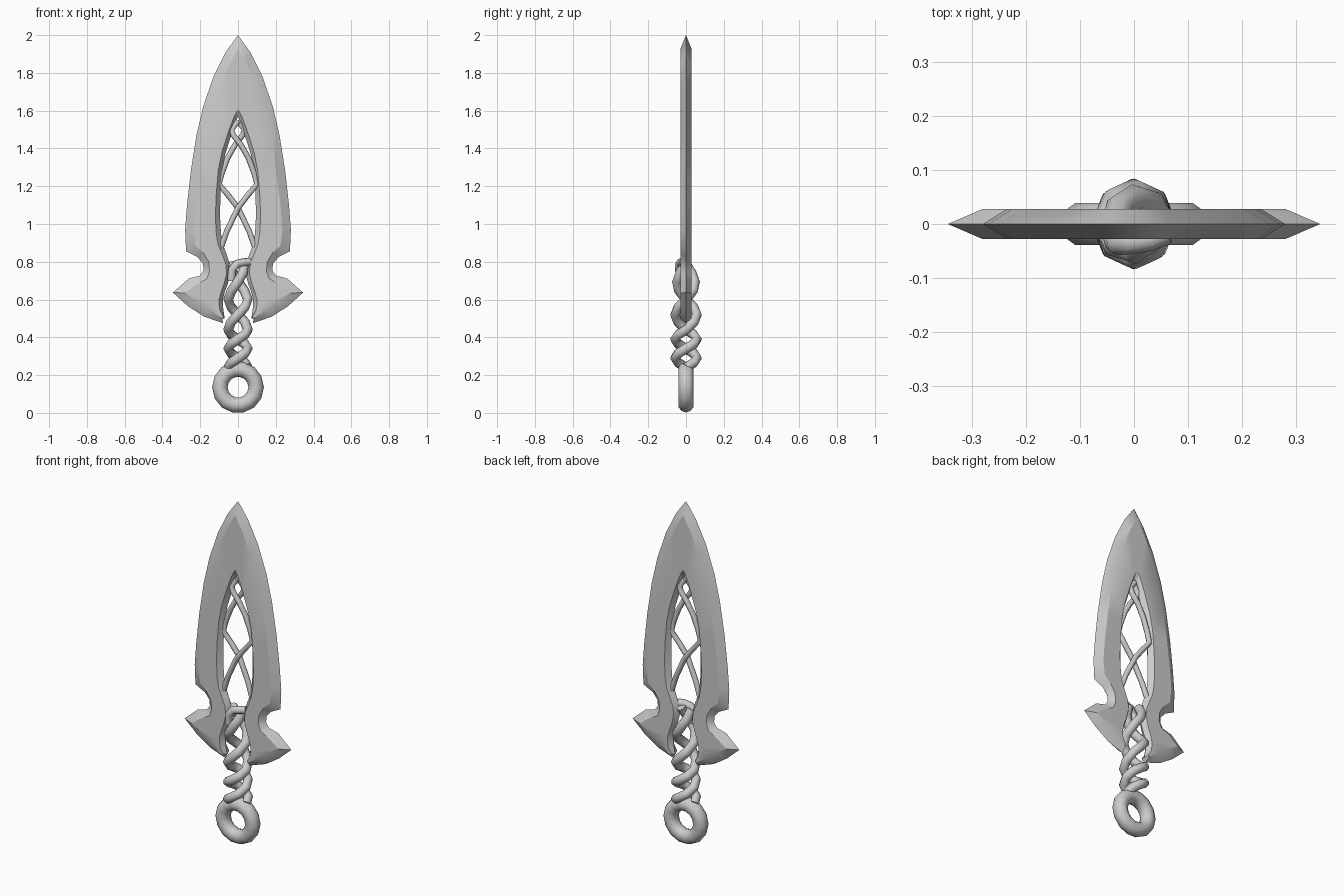
import bpy, bmesh, math

if "Cube" in bpy.data.objects:
    bpy.data.objects.remove(bpy.data.objects["Cube"])

T = 0.028  # half thickness of the blade

# Blade half: (outer edge, outer ridge, inner ridge, inner edge) as x, z pairs
stations = [
    (0, 2.0, 0, 1.93, 0, 1.61, 0, 1.57),
    (.065, 1.91, .05, 1.84, .022, 1.565, .012, 1.54),
    (.13, 1.78, .10, 1.72, .05, 1.49, .035, 1.47),
    (.185, 1.62, .145, 1.57, .085, 1.38, .068, 1.37),
    (.22, 1.47, .178, 1.44, .105, 1.28, .085, 1.27),
    (.25, 1.28, .205, 1.26, .115, 1.16, .093, 1.16),
    (.27, 1.10, .225, 1.10, .12, 1.04, .095, 1.04),
    (.28, .97, .235, .97, .115, .95, .09, .95),
    (.275, .855, .225, .885, .105, .89, .08, .89),
    (.215, .825, .185, .85, .085, .84, .06, .84),
    (.185, .79, .155, .80, .065, .79, .045, .79),
    (.182, .755, .15, .75, .06, .74, .04, .74),
    (.20, .727, .165, .71, .075, .68, .055, .68),
    (.26, .712, .22, .68, .09, .64, .07, .64),
    (.345, .637, .28, .635, .10, .60, .08, .60),
    (.265, .565, .215, .595, .10, .57, .08, .565),
    (.18, .51, .155, .55, .095, .54, .075, .53),
    (.08, .475, .082, .50, .076, .51, .07, .50),
]


def finish(ob, angle):
    bpy.ops.object.select_all(action='DESELECT')
    ob.select_set(True)
    bpy.context.view_layer.objects.active = ob
    bpy.ops.object.shade_smooth_by_angle(angle=math.radians(angle))


def make_blade():
    bm = bmesh.new()
    rings = []
    for s in stations:
        o, r, q, i = [(s[k], s[k + 1]) for k in (0, 2, 4, 6)]
        section = [(o, 0), (r, -T), (q, -T), (i, 0), (q, T), (r, T)]
        rings.append([bm.verts.new((p[0], y, p[1])) for p, y in section])
    for a, b in zip(rings, rings[1:]):
        for k in range(6):
            n = (k + 1) % 6
            bm.faces.new((a[k], a[n], b[n], b[k]))
    bm.faces.new(rings[-1])
    bmesh.ops.recalc_face_normals(bm, faces=bm.faces)
    # open half: make sure the front plane looks towards -y
    front = max(bm.faces, key=lambda f: -f.calc_center_median().y)
    if front.normal.y > 0:
        bmesh.ops.reverse_faces(bm, faces=bm.faces)
    me = bpy.data.meshes.new("blade")
    bm.to_mesh(me)
    bm.free()
    ob = bpy.data.objects.new("blade", me)
    bpy.context.collection.objects.link(ob)
    finish(ob, 30)
    mirror = ob.modifiers.new("mirror", 'MIRROR')
    mirror.use_clip = True


def tube(name, points, radius, kind='POLY'):
    cu = bpy.data.curves.new(name, 'CURVE')
    cu.dimensions = '3D'
    cu.bevel_depth = radius
    cu.bevel_resolution = 2
    cu.resolution_u = 3
    cu.use_fill_caps = True
    sp = cu.splines.new('POLY')
    sp.points.add(len(points) - 1)
    for p, co in zip(sp.points, points):
        p.co = (*co, 1)
    sp.use_smooth = True
    ob = bpy.data.objects.new(name, cu)
    bpy.context.collection.objects.link(ob)


make_blade()

# Grip: two strands twisted round each other, stretching towards the blade
levels = [.24, .34, .44, .60, .79]
for side, name in ((1, "grip_strand_a"), (-1, "grip_strand_b")):
    pts = []
    for k in range(4):
        for j in range(4 if k < 3 else 5):
            t = k + j / 4
            z = levels[k] + (levels[k + 1] - levels[k]) * j / 4
            squeeze = 1 - .35 * max(0, t - 3)
            pts.append((-side * .052 * squeeze * math.cos(t * math.pi),
                        -side * .058 * squeeze * math.sin(t * math.pi), z))
    tube(name, pts, .026)

# Hooked end of the strand, folded over the top of the grip
tube("grip_hook", [(-.035, -.03, .70), (-.03, -.036, .76), (-.005, -.034, .79),
                   (.03, -.028, .797), (.062, -.015, .80)], .022)

# Crossing wires inside the blade opening
for s, name in ((1, "inner_wire_a"), (-1, "inner_wire_b")):
    path = [(-.095, 0, .86), (-.06, .006, .96), (0, .013, 1.085), (.05, .012, 1.15),
            (.1, .008, 1.21), (.085, .008, 1.27), (.055, .01, 1.35), (.015, .013, 1.42),
            (-.025, .012, 1.47), (-.033, .008, 1.50), (0, .004, 1.545)]
    tube(name, [(s * x, -s * y, z) for x, y, z in path], .015)

# Pommel ring
bpy.ops.mesh.primitive_torus_add(major_radius=.096, minor_radius=.041, major_segments=14,
                                 minor_segments=10, location=(0, 0, .136),
                                 rotation=(math.pi / 2, 0, 0))
ring = bpy.context.object
ring.name = "pommel_ring"
finish(ring, 60)
